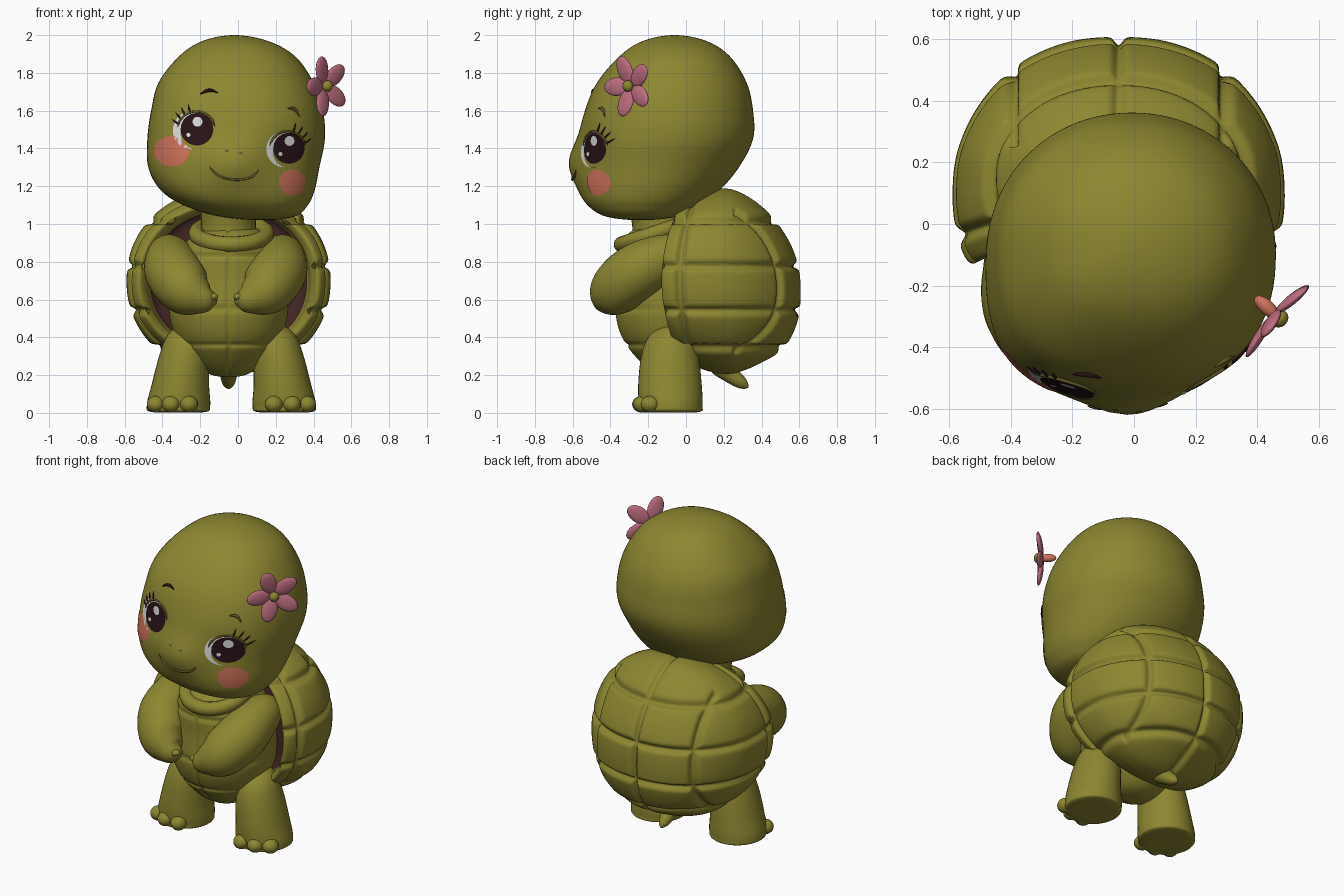
import bpy, bmesh, math
from mathutils import Vector, Matrix, Quaternion
from mathutils.bvhtree import BVHTree

if "Cube" in bpy.data.objects:
    bpy.data.objects.remove(bpy.data.objects["Cube"])

def material(name, rgb):
    m = bpy.data.materials.new(name)
    m.diffuse_color = (*rgb, 1)
    m.use_nodes = True
    m.node_tree.nodes["Principled BSDF"].inputs["Base Color"].default_value = m.diffuse_color
    return m

OLIVE = material("olive skin", (0.265, 0.24, 0.03))
PINK = material("petal pink", (0.53, 0.16, 0.22))
CORAL = material("cheek coral", (0.62, 0.17, 0.10))
DARK = material("eye dark brown", (0.02, 0.006, 0.008))
WHITE = material("eye white", (0.70, 0.70, 0.70))
LINING = material("shell lining", (0.06, 0.02, 0.018))
LINE = material("smile line", (0.12, 0.10, 0.02))

def finish(name, bm, *mats):
    bmesh.ops.remove_doubles(bm, verts=bm.verts, dist=1e-5)
    bmesh.ops.recalc_face_normals(bm, faces=bm.faces)
    me = bpy.data.meshes.new(name)
    for f in bm.faces:
        f.smooth = True
    bm.to_mesh(me)
    bm.free()
    for m in mats:
        me.materials.append(m)
    ob = bpy.data.objects.new(name, me)
    bpy.context.collection.objects.link(ob)
    return ob

def spline(rows, per, nrad):
    """Smooth rows; the last nrad values are radii, mirrored past the closed ends."""
    def flip(r):
        return r[:-nrad] + tuple(-v for v in r[-nrad:])
    pts = [flip(rows[1])] + list(rows) + [flip(rows[-2])]
    out = []
    for i in range(1, len(pts) - 2):
        for k in range(per + (i == len(pts) - 3)):
            t = k / per
            out.append((i - 1 + t, [0.5 * (2 * b + (c - a) * t + (2 * a - 5 * b + 4 * c - d) * t * t
                        + (3 * b - a - 3 * c + d) * t ** 3)
                        for a, b, c, d in zip(*pts[i - 1:i + 3])]))
    return out

def skin(name, rings, mats, rule=None):
    bm = bmesh.new()
    vs = [[bm.verts.new(p) for p in ring] for ring in rings]
    n = len(vs[0])
    for i in range(len(vs) - 1):
        for j in range(n):
            k = (j + 1) % n
            f = bm.faces.new((vs[i][j], vs[i][k], vs[i + 1][k], vs[i + 1][j]))
            f.material_index = rule(i) if rule else 0
    return finish(name, bm, *mats)

def loft(name, rows, mats=(OLIVE,), fn=lambda p, t: p, seg=64, per=8, power=lambda c, s: 2, rule=None):
    """Rows of (height, centre a, centre b, radius a, radius b)."""
    rings = []
    for t, (h, ca, cb, ra, rb) in spline(rows, per, 2):
        ring = []
        for j in range(seg):
            a = 2 * math.pi * j / seg
            c, s = math.cos(a), math.sin(a)
            e = 2 / power(c, s)
            ring.append(fn(Vector((ca + ra * math.copysign(abs(c) ** e, c),
                                   cb + rb * math.copysign(abs(s) ** e, s), h)), t))
        rings.append(ring)
    return skin(name, rings, mats, rule)

def tube(name, rows, mat=OLIVE, seg=32, per=8):
    """Rows of (x, y, z, radius)."""
    s = [r for _, r in spline(rows, per, 1)]
    q, prev, rings = Quaternion(), Vector((0, 0, 1)), []
    for i, r in enumerate(s):
        d = (Vector(s[min(i + 1, len(s) - 1)][:3]) - Vector(s[max(i - 1, 0)][:3])).normalized()
        q, prev = prev.rotation_difference(d) @ q, d
        rings.append([Vector(r[:3]) + q @ Vector((r[3] * math.cos(a), r[3] * math.sin(a), 0))
                      for a in (2 * math.pi * j / seg for j in range(seg))])
    return skin(name, rings, (mat,))

def blob(name, c, axes, mat=OLIVE, seg=20):
    bm = bmesh.new()
    m = Matrix.Translation(c) @ Matrix([Vector(a) for a in axes]).transposed().to_4x4()
    bmesh.ops.create_uvsphere(bm, u_segments=seg, v_segments=seg // 2 + 2, radius=1, matrix=m)
    return finish(name, bm, mat)

# Head with muzzle bump and cheek fullness
def head_shape(p, t):
    if p.y < -0.15:
        p.y -= 0.05 * math.exp(-((p.x + 0.02) / 0.15) ** 2 - ((p.z - 1.32) / 0.12) ** 2)
        p.y += 0.015 * math.exp(-((p.x + 0.22) / 0.1) ** 2 - ((p.z - 1.5) / 0.1) ** 2)
        p.y += 0.015 * math.exp(-((p.x - 0.26) / 0.1) ** 2 - ((p.z - 1.4) / 0.1) ** 2)
    return p

head = loft("head", [(2.0, -0.02, -0.06, 0, 0), (1.97, -0.015, -0.06, 0.17, 0.165), (1.89, -0.005, -0.06, 0.305, 0.29),
    (1.75, -0.01, -0.075, 0.41, 0.395), (1.6, -0.005, -0.09, 0.455, 0.445), (1.45, -0.01, -0.105, 0.47, 0.46),
    (1.3, -0.022, -0.145, 0.453, 0.425), (1.18, -0.002, -0.19, 0.408, 0.37), (1.1, 0.04, -0.22, 0.33, 0.3),
    (1.04, 0.1, -0.235, 0.2, 0.19), (1.02, 0.13, -0.24, 0, 0)], fn=head_shape, seg=96,
    power=lambda c, s: 2.05 if s > 0 else (2.7 if c < 0 else 2.2))
bvh = BVHTree.FromPolygons([v.co for v in head.data.vertices], [p.vertices[:] for p in head.data.polygons])

def on_face(x, z, off):
    loc, nor, _, _ = bvh.ray_cast(Vector((x, -2, z)), Vector((0, 1, 0)))
    return loc + (nor if nor.y < 0 else -nor) * off

# Painted plates that follow the face
def decal(name, x, z, rx, rz, off, mat):
    rings = [[on_face(x + rx * k / 8 * math.cos(a), z + rz * k / 8 * math.sin(a), off)
              for a in (2 * math.pi * j / 40 for j in range(40))] for k in range(9)]
    return skin(name, rings, (mat,))

def stroke(name, pts, r, mat):
    rows = [(*on_face(x, z, 0.004), r if 0 < i < len(pts) - 1 else 0) for i, (x, z) in enumerate(pts)]
    return tube(name, rows, mat, seg=8, per=5)

for side, cx, cz, s, out in (("left", -0.22, 1.495, 1.0, -1), ("right", 0.26, 1.395, 0.95, 1)):
    wx = -0.025 if out < 0 else -0.018
    decal(side + "_eye_white", cx + wx, cz, 0.098 * s, 0.1 * s, 0.003, WHITE)
    decal(side + "_iris", cx + 0.005, cz - 0.012, 0.088 * s, 0.09 * s, 0.005, OLIVE)
    decal(side + "_pupil", cx + 0.005, cz + 0.005, 0.086 * s, 0.086 * s, 0.007, DARK)
    decal(side + "_eye_glint", cx + 0.008, cz + 0.045, 0.026, 0.026, 0.009, WHITE)
    decal(side + "_eye_small_glint", cx - 0.04, cz - 0.025, 0.011, 0.011, 0.009, WHITE)
    stroke(side + "_eyelid", [(cx + 0.1 * s * math.cos(a), cz + 0.1 * s * math.sin(a))
                              for a in (math.radians(d) for d in range(10, 171, 20))], 0.006, LINE)
    for i in range(4):
        a = math.radians(20 + 17 * i)
        stroke(f"{side}_lash_{i}", [(cx + out * r * math.cos(a), cz + r * math.sin(a) + b)
                                    for r, b in ((0.09, 0), (0.11, 0.003), (0.135, 0.012))], 0.005, DARK)
stroke("left_brow", [(-0.2, 1.685), (-0.17, 1.702), (-0.14, 1.706), (-0.105, 1.692)], 0.008, DARK)
stroke("right_brow", [(0.26, 1.61), (0.285, 1.612), (0.305, 1.6), (0.325, 1.565)], 0.008, LINE)
stroke("smile", [(-0.15, 1.305), (-0.125, 1.275), (-0.08, 1.248), (-0.02, 1.236), (0.04, 1.24),
                 (0.085, 1.26), (0.11, 1.29)], 0.006, LINE)
decal("left_nostril", -0.06, 1.387, 0.01, 0.007, 0.003, LINE)
decal("right_nostril", 0.015, 1.375, 0.01, 0.007, 0.003, LINE)
decal("left_cheek", -0.35, 1.385, 0.093, 0.08, 0.003, CORAL)
decal("right_cheek", 0.285, 1.22, 0.07, 0.068, 0.004, CORAL)

# Shell: dome lofted front to back, grooved between plates, hollow dark front
SX = -0.05
def shell_shape(p, t):
    q = Vector((p.x, p.z, p.y))
    if t > 2.6:
        d = min([abs(q.z - z) for z in (1.02, 0.78, 0.54, 0.34)] + [abs(t - 4) * 0.09])
        if q.y > 0.1:
            d = min(d, abs(q.x - SX), abs(abs(q.x - SX) - 0.35) if q.y > 0.25 else 1)
        c = Vector((SX, 0.12, 0.68))
        q -= (q - c).normalized() * 0.028 * math.exp(-(d / 0.017) ** 2)
    q.y += 0.12 * ((q.z - 0.7) / 0.45) ** 2 * max(0, min(1, (0.15 - q.y) / 0.25))
    return q

loft("shell", [(0.05, SX, 0.7, 0, 0), (0.04, SX, 0.7, 0.37, 0.33), (-0.1, SX, 0.7, 0.44, 0.385),
    (-0.125, SX, 0.7, 0.485, 0.42), (-0.04, SX, 0.7, 0.525, 0.455), (0.1, SX, 0.7, 0.54, 0.482),
    (0.25, SX, 0.695, 0.52, 0.487), (0.4, SX, 0.68, 0.445, 0.415), (0.52, SX, 0.65, 0.325, 0.305),
    (0.59, SX, 0.64, 0.17, 0.16), (0.608, SX, 0.64, 0, 0)], (OLIVE, LINING), shell_shape, 240, 18,
    lambda c, s: 2.15, lambda i: 1 if i < 24 else 0)

# Belly plate with shallow seams
def belly_shape(p, t):
    if p.y < -0.05:
        d = min([abs(p.z - z) for z in (0.83, 0.55, 0.36)] + [abs(p.x - SX)])
        p.y += 0.014 * math.exp(-(d / 0.01) ** 2)
    return p

loft("belly", [(0.19, SX, -0.06, 0, 0), (0.22, SX, -0.06, 0.13, 0.12), (0.35, SX, -0.07, 0.25, 0.24),
    (0.5, SX, -0.07, 0.31, 0.3), (0.7, SX, -0.07, 0.31, 0.295), (0.88, -0.045, -0.09, 0.25, 0.265),
    (0.98, -0.04, -0.12, 0.13, 0.14), (1.0, -0.04, -0.12, 0, 0)], fn=belly_shape, seg=160, per=14)

# Neck and collar
tube("neck", [(-0.05, -0.13, 0.84, 0), (-0.05, -0.13, 0.86, 0.14), (-0.05, -0.14, 1.0, 0.145),
              (-0.05, -0.16, 1.18, 0.14), (-0.05, -0.16, 1.2, 0)])
bpy.ops.mesh.primitive_torus_add(major_radius=0.185, minor_radius=0.042, major_segments=48, minor_segments=16,
                                 location=(-0.035, -0.165, 0.95), rotation=(0.32, 0, 0))
collar = bpy.context.object
collar.name = "collar"
collar.data.materials.append(OLIVE)
bpy.ops.object.shade_smooth()

# Arms, legs and digits, mirrored
for side, fx, fl in (("right", lambda x: x, lambda x: x), ("left", lambda x: -0.13 - x, lambda x: -0.07 - x)):
    tube(side + "_arm", [(fx(x), y, z, r) for x, y, z, r in (
        (0.24, 0.03, 0.86, 0), (0.24, -0.02, 0.85, 0.09), (0.23, -0.14, 0.81, 0.132), (0.21, -0.27, 0.74, 0.15),
        (0.14, -0.375, 0.65, 0.138), (0.055, -0.42, 0.605, 0.085), (0.0, -0.425, 0.595, 0.04),
        (-0.02, -0.425, 0.592, 0))])
    for i in range(3):
        blob(f"{side}_claw_{i}", (fx(0.005 + 0.02 * i), -0.45 + 0.012 * i, 0.615 - 0.03 * i),
             ((0.03, 0, 0), (0, 0.025, 0), (0, 0, 0.02)))
    loft(side + "_leg", [(z, fl(x), y, rx, ry) for z, x, y, rx, ry in (
        (0.005, 0.245, -0.08, 0, 0), (0.005, 0.245, -0.08, 0.145, 0.15), (0.04, 0.245, -0.08, 0.168, 0.168),
        (0.15, 0.235, -0.085, 0.152, 0.168), (0.3, 0.215, -0.085, 0.133, 0.152), (0.4, 0.2, -0.08, 0.11, 0.12),
        (0.46, 0.19, -0.06, 0.06, 0.07), (0.475, 0.19, -0.05, 0, 0))], seg=40)
    for i, (x, y) in enumerate(((0.19, -0.235), (0.285, -0.23), (0.365, -0.19))):
        blob(f"{side}_toe_{i}", (fl(x), y, 0.046), ((0.048, 0, 0), (0, 0.05, 0), (0, 0, 0.044)))

# Tail
tube("tail", [(SX, 0.14, 0.28, 0), (SX, 0.17, 0.26, 0.055), (SX, 0.24, 0.2, 0.045), (SX, 0.3, 0.155, 0.03),
              (SX, 0.33, 0.135, 0)])

# Flower
N, U, V = Vector((0.75, -0.66, 0)), Vector((0.66, 0.75, 0)), Vector((0, 0, 1))
FC = Vector((0.465, -0.3, 1.73))
for i in range(5):
    a = math.radians(110 - 72 * i)
    d = U * math.cos(a) + V * math.sin(a)
    w = V * math.cos(a) - U * math.sin(a)
    blob(f"petal_{i}", FC + d * 0.09, (d * 0.076 + N * 0.012, w * 0.049, N * 0.016), PINK)
blob("flower_centre", FC + N * 0.012, (U * 0.03, V * 0.03, N * 0.026))
blob("flower_stem", FC - N * 0.045, (U * 0.024, V * 0.024, N * 0.05), CORAL)
